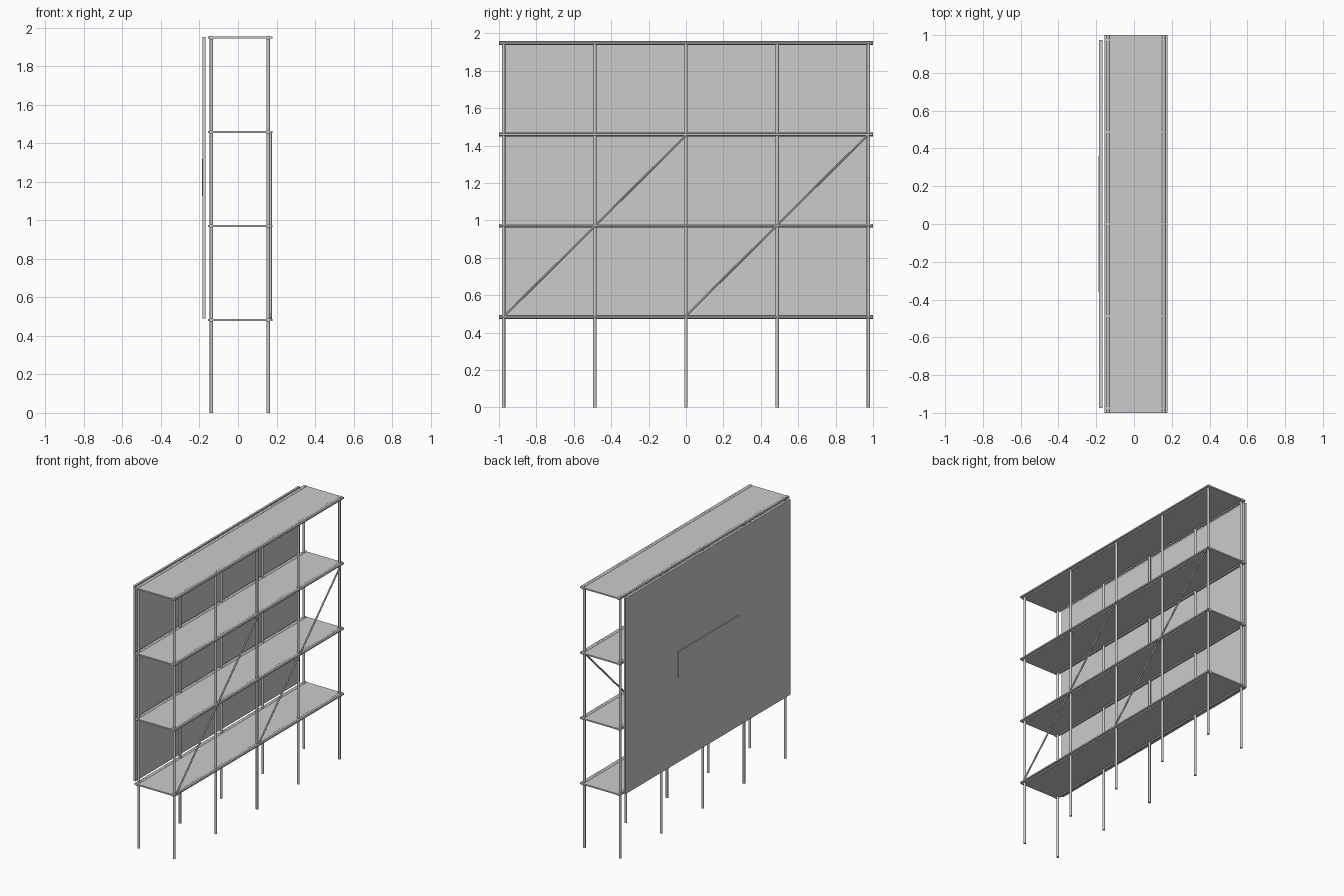
import bpy
from mathutils import Vector

if "Cube" in bpy.data.objects:
    bpy.data.objects.remove(bpy.data.objects["Cube"])

SHELF_Z = [0.483, 0.971, 1.459, 1.948]
POST_X = [-0.138, 0.157]
POST_Y = [-0.975, -0.4875, 0.0, 0.4875, 0.975]


def box(name, lo, hi):
    lo, hi = Vector(lo), Vector(hi)
    bpy.ops.mesh.primitive_cube_add(size=1, location=(lo + hi) / 2)
    ob = bpy.context.object
    ob.name = name
    ob.scale = hi - lo
    bpy.ops.object.transform_apply(location=False, rotation=False, scale=True)
    return ob


def tube(name, a, b, r, sides=16):
    a, b = Vector(a), Vector(b)
    d = b - a
    bpy.ops.mesh.primitive_cylinder_add(
        vertices=sides, radius=r, depth=d.length, location=(a + b) / 2,
        rotation=d.to_track_quat('Z', 'Y').to_euler())
    ob = bpy.context.object
    ob.name = name
    bpy.ops.object.shade_smooth_by_angle()
    return ob


# Upright posts, two rows of five
for x in POST_X:
    row = "rear" if x < 0 else "front"
    for y in POST_Y:
        tube(row + "_post", (x, y, 0), (x, y, 1.957), 0.009)

# Shelf boards with a long rail along each row of posts
for z in SHELF_Z:
    box("shelf_board", (-0.156, -1, z - 0.005), (0.178, 1, z + 0.005))
    for x in POST_X:
        tube("shelf_rail", (x, -1, z), (x, 1, z), 0.010)

# Diagonal braces on the open side
for y in (-0.97, 0.0):
    tube("diagonal_brace", (0.171, y, 0.49), (0.171, y + 0.97, 1.455), 0.006, 12)

# Closed back panel with a thin blank plate
box("back_panel", (-0.184, -0.973, 0.49), (-0.168, 0.975, 1.95))
box("blank_plate", (-0.188, -0.36, 1.127), (-0.183, 0.36, 1.318))
